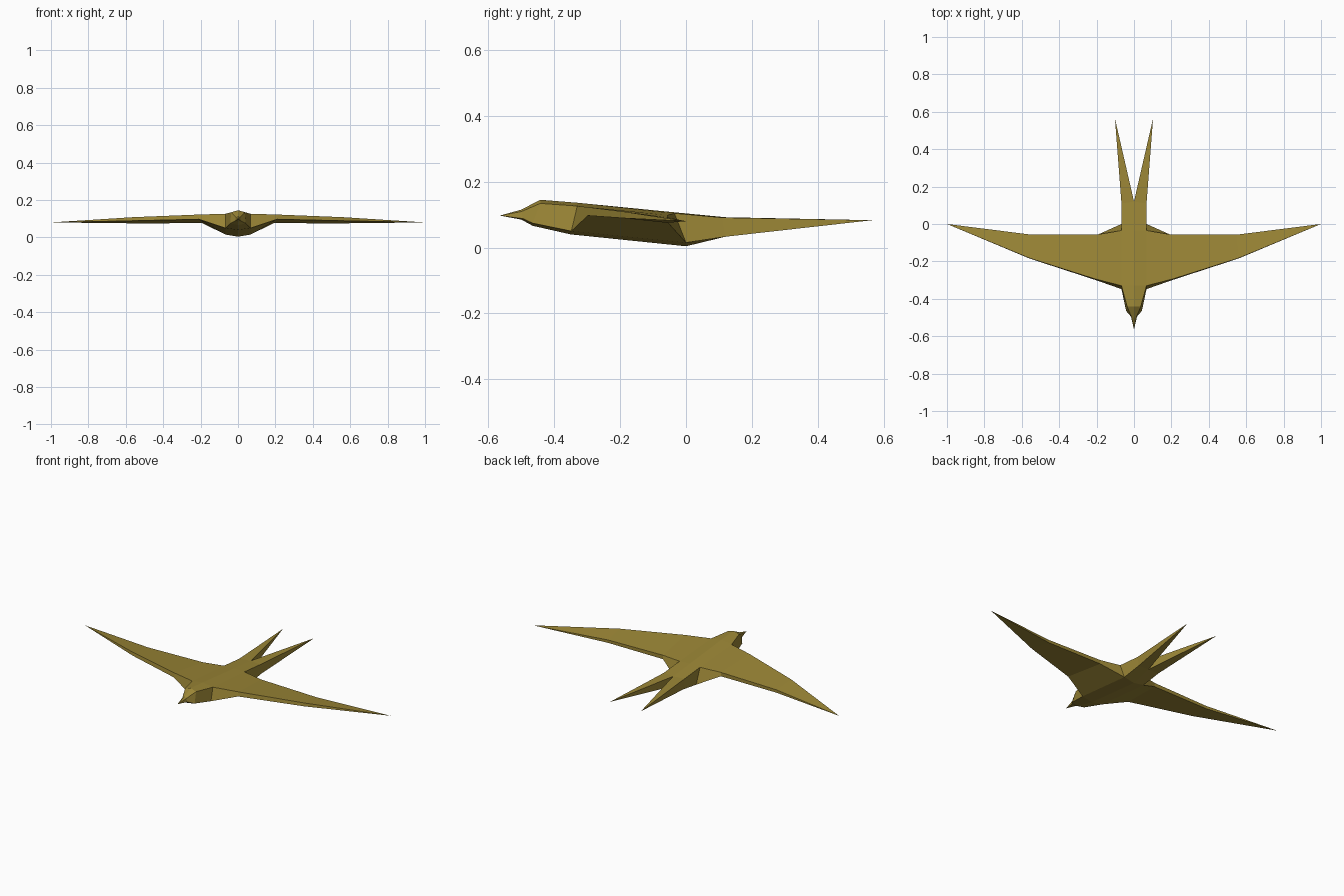
import bpy
import bmesh

cube = bpy.data.objects.get("Cube")
if cube:
    bpy.data.objects.remove(cube, do_unlink=True)

COLOUR = (0.33, 0.24, 0.037, 1)
olive = bpy.data.materials.new("olive_gold")
olive.use_nodes = True
olive.diffuse_color = COLOUR
bsdf = olive.node_tree.nodes["Principled BSDF"]
bsdf.inputs["Base Color"].default_value = COLOUR
bsdf.inputs["Roughness"].default_value = 0.8


def loft(name, rings, tip=None, mirrored=False):
    """Skin a chain of closed rings, ending in an optional pointed tip."""
    bm = bmesh.new()
    loops = [[bm.verts.new(p) for p in ring] for ring in rings]
    n = len(loops[0])
    for a, b in zip(loops, loops[1:]):
        for i in range(n):
            j = (i + 1) % n
            bm.faces.new((a[i], a[j], b[j], b[i]))
    bm.faces.new(loops[0])
    if tip:
        point = bm.verts.new(tip)
        for i in range(n):
            bm.faces.new((loops[-1][i], loops[-1][(i + 1) % n], point))
    else:
        bm.faces.new(loops[-1])
    bmesh.ops.recalc_face_normals(bm, faces=bm.faces)
    mesh = bpy.data.meshes.new(name)
    bm.to_mesh(mesh)
    bm.free()
    mesh.materials.append(olive)
    obj = bpy.data.objects.new(name, mesh)
    bpy.context.collection.objects.link(obj)
    if mirrored:
        obj.modifiers.new("Mirror", 'MIRROR').use_mirror_merge = False
    return obj


def full(half):
    """Complete a half section: top centre, top side, low side, bottom centre."""
    top, side, low, bottom = half
    flip = [(-x, y, z) for x, y, z in (low, side)]
    return [top, side, low, bottom] + flip


# Half sections of the body, from face to tail root
face = [(0, -0.50, 0.115), (0.012, -0.50, 0.109), (0.016, -0.495, 0.088), (0, -0.50, 0.085)]
crown = [(0, -0.442, 0.145), (0.036, -0.442, 0.134), (0.042, -0.465, 0.074), (0, -0.465, 0.066)]
shoulder = [(0, -0.33, 0.136), (0.067, -0.33, 0.126), (0.067, -0.348, 0.050), (0, -0.35, 0.040)]
rump = [(0, -0.035, 0.107), (0.067, -0.035, 0.104), (0.067, 0, 0.015), (0, 0, 0.004)]
fork = [(0, 0.12, 0.092), (0.067, 0.11, 0.091), (0.067, 0.12, 0.033), (0, 0.12, 0.034)]

loft("body", [full(s) for s in (crown, shoulder, rump, fork)])
loft("head", [full(s) for s in (crown, face)])
loft("beak", [full(face)], tip=(0, -0.565, 0.097))

# Wings: sections run top front, top rear, low rear, low front
root = [shoulder[1], rump[1], rump[2], shoulder[2]]
elbow = [(0.21, -0.293, 0.122), (0.19, -0.055, 0.099), (0.19, -0.055, 0.076), (0.21, -0.298, 0.097)]
wrist = [(0.56, -0.182, 0.108), (0.55, -0.057, 0.092), (0.55, -0.057, 0.075), (0.56, -0.184, 0.089)]
loft("wings", [root, elbow, wrist], tip=(1, 0, 0.08), mirrored=True)

# Forked tail streamers
loft("tail_streamers", [fork], tip=(0.102, 0.565, 0.083), mirrored=True)
